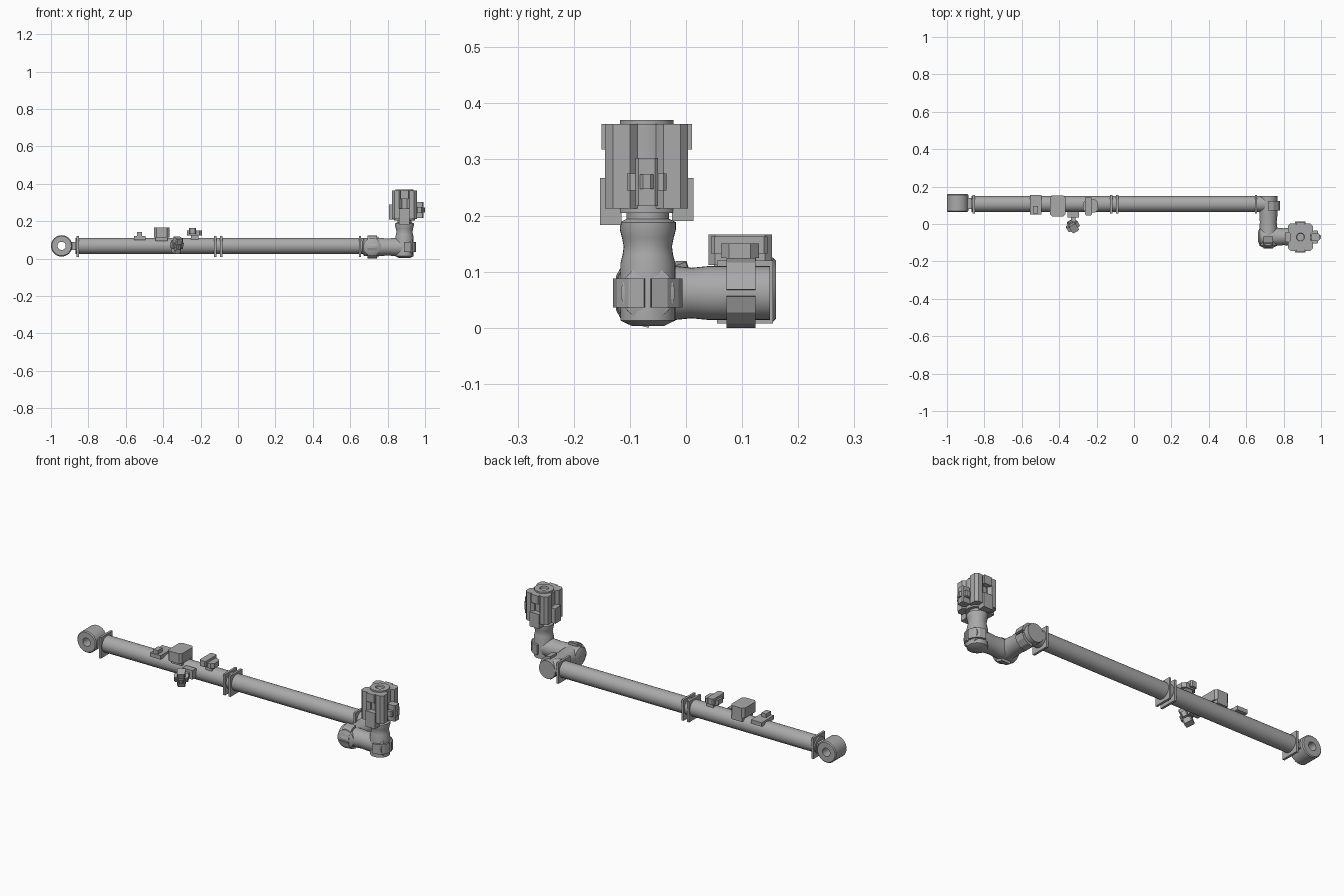
import bpy, bmesh, math
from mathutils import Vector, Matrix

cube = bpy.data.objects.get("Cube")
if cube:
    bpy.data.objects.remove(cube, do_unlink=True)

grey = bpy.data.materials.new("plain grey")
grey.use_nodes = True
grey.diffuse_color = (0.4, 0.4, 0.4, 1)
grey.node_tree.nodes["Principled BSDF"].inputs["Base Color"].default_value = (0.4, 0.4, 0.4, 1)

AXES = {"x": Vector((1, 0, 0)), "y": Vector((0, 1, 0)), "z": Vector((0, 0, 1))}
TURN = {a: v.to_track_quat("Z", "Y").to_matrix().to_4x4() for a, v in AXES.items()}
TURN["z"] = Matrix.Identity(4)


def finish(name, bm, matrix=None, smooth=False):
    if matrix:
        bm.transform(matrix)
    bmesh.ops.recalc_face_normals(bm, faces=bm.faces)
    mesh = bpy.data.meshes.new(name)
    bm.to_mesh(mesh)
    bm.free()
    mesh.materials.append(grey)
    ob = bpy.data.objects.new(name, mesh)
    bpy.context.collection.objects.link(ob)
    if smooth:
        bpy.ops.object.select_all(action="DESELECT")
        ob.select_set(True)
        bpy.context.view_layer.objects.active = ob
        bpy.ops.object.shade_smooth_by_angle(angle=math.radians(35))
    return ob


def lathe(name, centre, axis, profile, closed=False, sides=32):
    """Spin (distance along axis, radius) points around an axis."""
    bm = bmesh.new()
    rings = []
    for d, r in profile:
        rings.append([bm.verts.new((r * math.cos(math.tau * i / sides),
                                    r * math.sin(math.tau * i / sides), d))
                      for i in range(sides)])
    pairs = list(zip(rings, rings[1:]))
    if closed:
        pairs.append((rings[-1], rings[0]))
    else:
        bm.faces.new(rings[0])
        bm.faces.new(rings[-1])
    for a, b in pairs:
        for i in range(sides):
            j = (i + 1) % sides
            bm.faces.new((a[i], a[j], b[j], b[i]))
    return finish(name, bm, Matrix.Translation(centre) @ TURN[axis], True)


def tube(name, centre, axis, start, end, radius):
    return lathe(name, centre, axis, [(start, radius), (end, radius)])


def box(name, lo, hi, bevel=0, spin=None):
    lo, hi = Vector(lo), Vector(hi)
    bm = bmesh.new()
    bmesh.ops.create_cube(bm, size=1)
    bmesh.ops.scale(bm, vec=hi - lo, verts=bm.verts)
    if bevel:
        upright = [e for e in bm.edges
                   if abs(e.verts[0].co.z - e.verts[1].co.z) > 1e-5]
        bmesh.ops.bevel(bm, geom=upright, offset=bevel, segments=1, affect="EDGES")
    m = Matrix.Translation((lo + hi) / 2)
    return finish(name, bm, m @ spin if spin else m)


def strap(name, centre, along, facing):
    """Half-octagon clamp around a joint, split in the middle."""
    w, f = AXES[along], AXES[facing[-1]] * (-1 if facing[0] == "-" else 1)
    s = w.cross(f)
    for side, label in ((1, "upper"), (-1, "lower")):
        bm = bmesh.new()
        loops = []
        for deg in (6, 34, 62, 92):
            a = math.radians(deg)
            d = f * math.cos(a) + s * math.sin(a) * side
            loops.append([bm.verts.new(Vector(centre) + d * r + w * h)
                          for r, h in ((0.045, -0.026), (0.062, -0.026),
                                       (0.062, 0.026), (0.045, 0.026))])
        bm.faces.new(loops[0])
        bm.faces.new(loops[-1])
        for p, q in zip(loops, loops[1:]):
            for i in range(4):
                j = (i + 1) % 4
                bm.faces.new((p[i], p[j], q[j], q[i]))
        finish(f"{name}_{label}", bm)


# Boom with its square flanges
BY, BZ = 0.107, 0.068
tube("boom_tube", (0, BY, BZ), "x", -0.87, 0.70, 0.043)
for i, x in enumerate((-0.857, -0.121, -0.089, 0.652)):
    box(f"flange_{i + 1}", (x - 0.006, BY - 0.052, BZ - 0.06),
        (x + 0.006, BY + 0.048, BZ + 0.052))

# End ring
lathe("end_ring", (-0.943, 0.112, BZ), "y",
      [(-0.048, 0.022), (-0.048, 0.052), (-0.043, 0.057), (0.043, 0.057),
       (0.048, 0.052), (0.048, 0.022)], closed=True)
box("ring_neck", (-0.9, 0.08, 0.045), (-0.85, 0.14, 0.09))

# Wrist joints: three tubes meeting at right angles
WY, EZ, JX, WX = -0.068, 0.062, 0.718, 0.89
lathe("shoulder_joint", (JX, 0, EZ), "y",
      [(-0.125, 0.03), (-0.115, 0.048), (-0.02, 0.048), (0.01, 0.045),
       (0.04, 0.048), (0.15, 0.048)])
lathe("elbow_joint", (0, WY, EZ), "x",
      [(0.664, 0.028), (0.673, 0.048), (0.77, 0.048), (0.80, 0.045),
       (0.83, 0.048), (0.932, 0.048), (0.938, 0.03)])
lathe("wrist_joint", (WX, WY, 0), "z",
      [(0.003, 0.028), (0.013, 0.049), (0.115, 0.049), (0.13, 0.045),
       (0.145, 0.043), (0.16, 0.046), (0.175, 0.05), (0.188, 0.05),
       (0.194, 0.038), (0.22, 0.038)])
strap("shoulder_strap", (JX, 0.098, EZ), "y", "+x")
strap("elbow_strap", (JX, WY, EZ), "x", "-y")
strap("wrist_strap", (WX, WY, EZ), "z", "+x")

# Gripper body with four corner columns
CY = -0.07
tube("gripper_core", (WX, CY, 0), "z", 0.205, 0.362, 0.055)
lathe("gripper_rim", (WX, CY, 0), "z",
      [(0.35, 0.022), (0.35, 0.048), (0.37, 0.048), (0.37, 0.022),
       (0.355, 0.018)], closed=True)
tube("gripper_socket", (WX, CY, 0), "z", 0.34, 0.36, 0.022)
for sx in (-1, 1):
    for sy in (-1, 1):
        a = Vector((WX + sx * 0.04, CY + sy * 0.045, 0.288))
        half = Vector((0.026, 0.029, 0.075))
        box(f"gripper_column_{'left' if sx > 0 else 'right'}_{'back' if sy > 0 else 'front'}",
            a - half, a + half, 0.014)
for sy, label in ((-1, "front"), (1, "back")):
    def side_box(part, near, far, wide, low, high):
        ys = sorted((CY + sy * near, CY + sy * far))
        box(f"{label}_{part}", (WX - wide, ys[0], low), (WX + wide, ys[1], high))
    side_box("latch", 0.05, 0.081, 0.022, 0.318, 0.363)
    side_box("motor_box", 0.045, 0.083, 0.028, 0.183 if sy < 0 else 0.19, 0.267)
box("right_motor_box", (0.807, CY - 0.025, 0.21), (0.84, CY + 0.025, 0.29))


def camera(prefix, centre, spin):
    """Cross-shaped camera head with a lens, looking along local +x."""
    c = Vector(centre)
    for part, size in (("body", (0.044, 0.04, 0.085)),
                       ("crossbar", (0.03, 0.07, 0.03)),
                       ("hood", (0.06, 0.024, 0.026))):
        h = Vector(size) / 2
        box(f"{prefix}_{part}", c - h, c + h, 0.005, spin)


# Gripper camera
camera("gripper_camera", (0.97, CY, 0.26), Matrix.Identity(4))
box("gripper_camera_mount", (0.92, CY - 0.02, 0.22), (0.96, CY + 0.02, 0.24))

# Instruments on top of the boom
box("sensor_plate", (-0.557, 0.05, 0.1), (-0.494, 0.155, 0.121))
box("sensor_head", (-0.541, 0.055, 0.12), (-0.514, 0.095, 0.141))
box("instrument_box", (-0.449, 0.04, 0.112), (-0.367, 0.153, 0.166), 0.012)
box("instrument_base", (-0.44, 0.06, 0.093), (-0.376, 0.153, 0.115))
box("scanner_post", (-0.25, 0.08, 0.1), (-0.21, 0.125, 0.135))
box("scanner_body", (-0.272, 0.062, 0.124), (-0.192, 0.13, 0.15), 0.015)
box("scanner_head", (-0.262, 0.045, 0.132), (-0.225, 0.145, 0.163), 0.006)

# Camera hanging off the front of the boom
box("side_camera_arm", (-0.338, 0.0, 0.06), (-0.312, 0.08, 0.085))
box("side_camera_bracket", (-0.355, 0.035, 0.052), (-0.295, 0.068, 0.1))
camera("side_camera", (-0.327, -0.012, 0.072),
       Matrix.Rotation(math.radians(-60), 4, "Z") @ Matrix.Rotation(math.radians(20), 4, "Y"))
